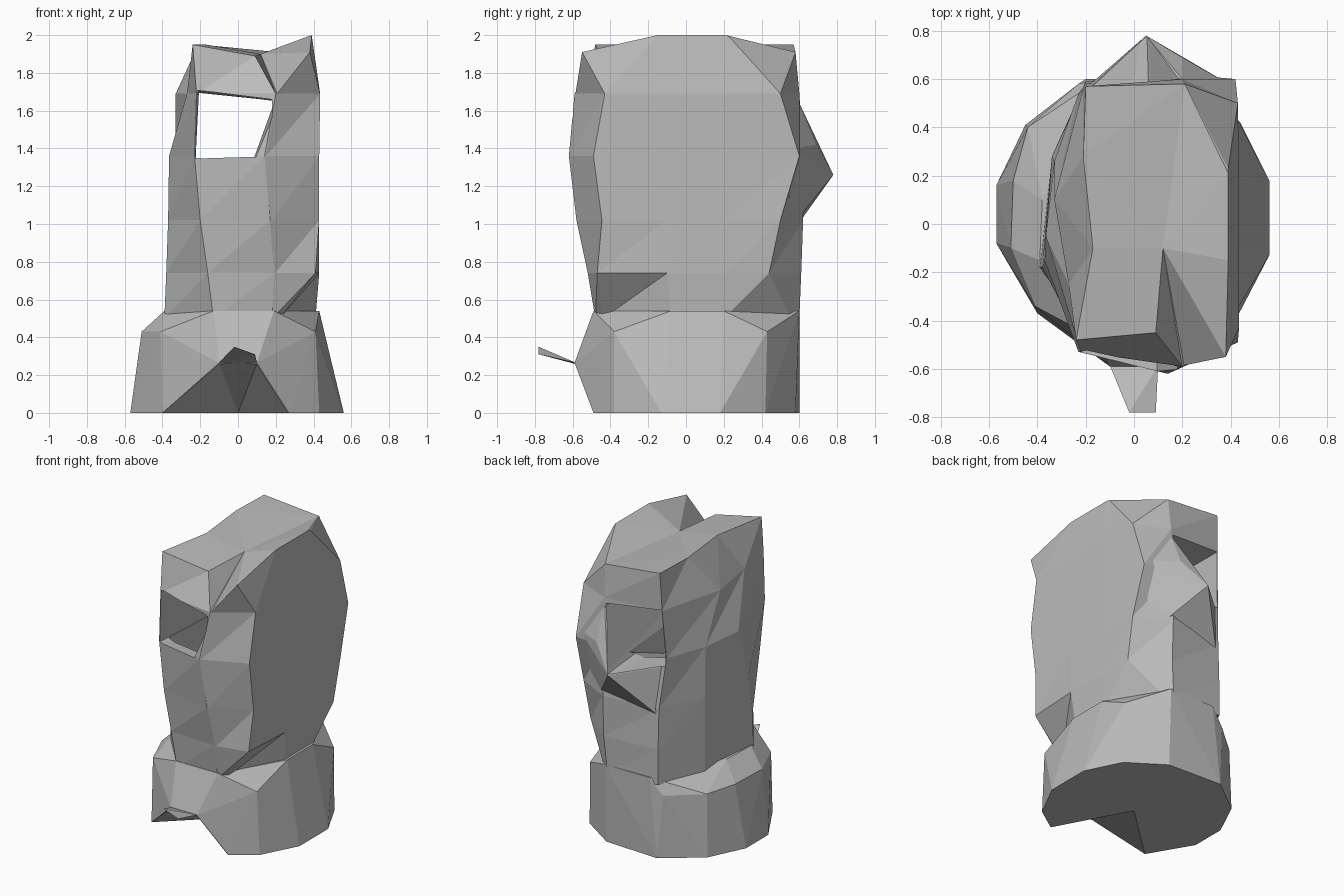
import bpy
import bmesh
from mathutils import Vector

cube = bpy.data.objects.get("Cube")
if cube:
    bpy.data.objects.remove(cube, do_unlink=True)

stone = bpy.data.materials.new("grey stone")
stone.use_nodes = True
grey = (0.5, 0.5, 0.5, 1)
stone.diffuse_color = grey
stone.node_tree.nodes["Principled BSDF"].inputs["Base Color"].default_value = grey


def finish(name, bm):
    """Turn a bmesh into a flat-shaded stone object."""
    bmesh.ops.triangulate(bm, faces=[f for f in bm.faces if len(f.verts) > 3])
    bmesh.ops.recalc_face_normals(bm, faces=bm.faces)
    mesh = bpy.data.meshes.new(name)
    bm.to_mesh(mesh)
    bm.free()
    mesh.materials.append(stone)
    obj = bpy.data.objects.new(name, mesh)
    bpy.context.collection.objects.link(obj)
    return obj


def chunk(name, points):
    """A faceted rock: the convex hull of a few corner points."""
    bm = bmesh.new()
    for p in points:
        bm.verts.new(p)
    hull = bmesh.ops.convex_hull(bm, input=bm.verts)
    spare = [v for v in hull["geom_interior"] if isinstance(v, bmesh.types.BMVert)]
    bmesh.ops.delete(bm, geom=spare, context="VERTS")
    return finish(name, bm)


def loft(name, rings, top_faces):
    """Join equal rings of points, with a flat bottom and a chosen top."""
    bm = bmesh.new()
    loops = [[bm.verts.new(p) for p in ring] for ring in rings]
    n = len(loops[0])
    for low, high in zip(loops, loops[1:]):
        for i in range(n):
            j = (i + 1) % n
            bm.faces.new((low[i], low[j], high[j]))
            bm.faces.new((low[i], high[j], high[i]))
    bm.faces.new(loops[0][::-1])
    for face in top_faces:
        bm.faces.new([loops[-1][i] for i in face])
    return finish(name, bm)


def combine(target, other, operation):
    """Apply a boolean and remove the helper object."""
    other.hide_render = True
    mod = target.modifiers.new(operation.lower(), "BOOLEAN")
    mod.object, mod.operation, mod.solver = other, operation, "EXACT"
    bpy.context.view_layer.objects.active = target
    bpy.ops.object.modifier_apply(modifier=mod.name)
    bpy.data.objects.remove(other, do_unlink=True)


def level(z, points):
    return [(x, y, z) for x, y in points]


# Standing slab: front pair, left side (four), back pair, right side pair
foot = level(.5, [(-.13, -.48), (.18, -.48), (.22, -.44), (.41, -.08), (.41, .2),
                  (.23, .56), (.18, .6), (-.2, .59), (-.34, .28), (-.39, -.18)])
hip = level(.74, [(-.16, -.5), (.19, -.52), (.41, -.47), (.43, -.1), (.43, .2),
                  (.42, .44), (.2, .61), (-.2, .59), (-.34, .28), (-.38, -.18)])
waist = level(1.02, [(-.2, -.52), (.17, -.58), (.43, -.445), (.43, -.1), (.43, .2),
                     (.43, .5), (.2, .62), (-.2, .58), (-.34, .28), (-.37, -.15)])
chest = level(1.36, [(-.23, -.53), (.14, -.62), (.43, -.49), (.43, -.1), (.43, .2),
                     (.42, .6), (.2, .62), (-.23, .54), (-.33, .26), (-.365, -.05)])
shoulder = level(1.69, [(-.22, -.53), (.2, -.59), (.435, -.43), (.435, -.1), (.435, .2),
                        (.43, .5), (.2, .6), (-.21, .56), (-.33, .1), (-.27, -.25)])
crown = [(-.24, -.48, 1.95), (.09, -.45, 1.89), (.38, -.55, 1.91), (.39, -.15, 2),
         (.39, .21, 2), (.39, .23, 1.99), (.21, .58, 1.91), (-.2, .57, 1.95),
         (-.21, .28, 1.95), (-.17, -.1, 1.95)]

# Extra column that forms the groove between the lintel and the left wing
for ring in (foot, hip, waist, chest, shoulder):
    ring.insert(2, Vector(ring[1]).lerp(Vector(ring[2]), .03))
crown.insert(2, (.12, -.1, 1.9))
crown_faces = [(0, 1, 10), (1, 2, 10), (2, 7, 8, 9, 10), (2, 3, 4), (2, 4, 5, 7), (5, 6, 7)]
slab = loft("standing_slab", [foot, hip, waist, chest, shoulder, crown], crown_faces)

# Jutting sill behind the window
sill = chunk("back_sill", [(.05, .78, 1.26), (.2, .69, 1.42), (.2, .6, 1.64),
                           (.41, .57, 1.4), (.3, .53, .95), (-.18, .58, .98),
                           (-.22, .53, 1.3), (.2, .4, 1.2)])
combine(slab, sill, "UNION")

# Window running from front to back
window = chunk("window_cutter", [(-.225, -.75, 1.36), (.1, -.75, 1.365), (.18, -.75, 1.56),
                                 (.18, -.75, 1.66), (-.215, -.75, 1.71),
                                 (-.225, .9, 1.29), (.05, .9, 1.26),
                                 (.19, .9, 1.65), (-.205, .9, 1.69)])
combine(slab, window, "DIFFERENCE")

# Sunken floor inside the window
pit = chunk("pit_cutter", [(-.22, -.48, 1.4), (.1, -.55, 1.4), (-.22, .45, 1.35),
                           (.07, .6, 1.35), (-.22, -.25, 1.1), (.1, -.42, 1.12),
                           (-.2, .15, 1.12), (.1, .1, 1.14)])
combine(slab, pit, "DIFFERENCE")

# Rough base
ground = level(0, [(-.57, -.08), (-.57, .16), (-.45, .41), (-.2, .6), (.2, .58), (.44, .42),
                   (.56, .18), (.56, -.13), (.43, -.38), (.27, -.49), (-.4, -.37)])
ledge = level(.43, [(-.51, -.1), (-.5, .18), (-.44, .4), (-.41, -.34),
                    (-.23, .58), (.41, -.38), (.43, .43)])
rim = level(.54, [(-.39, -.15), (-.38, .1), (-.13, -.49), (.19, -.49),
                  (.43, -.08), (.43, .2), (.2, .6), (-.14, .6)])
brow = level(.265, [(-.1, -.59), (.1, -.59)])
base = chunk("base", ground + ledge + rim + brow)

# Undercut at the front of the base
edges = [(-.4, -.37, 0), (-.1, -.59, .26), (0, -.59, .263), (.1, -.59, .26), (.27, -.5, 0)]
sweep = [(2 * x, 2 * y, 2 * z) for x, y, z in edges]
undercut = chunk("undercut_cutter", [(0, 0, 0), (0, 0, -.3)] + sweep
                 + [(x, y, -.3) for x, y, z in sweep])
combine(base, undercut, "DIFFERENCE")

# Thin splinter sticking out over the undercut
chunk("front_splinter", [(-.02, -.78, .35), (.09, -.78, .31), (-.1, -.585, .266),
                         (.1, -.585, .266), (0, -.57, .255)])
